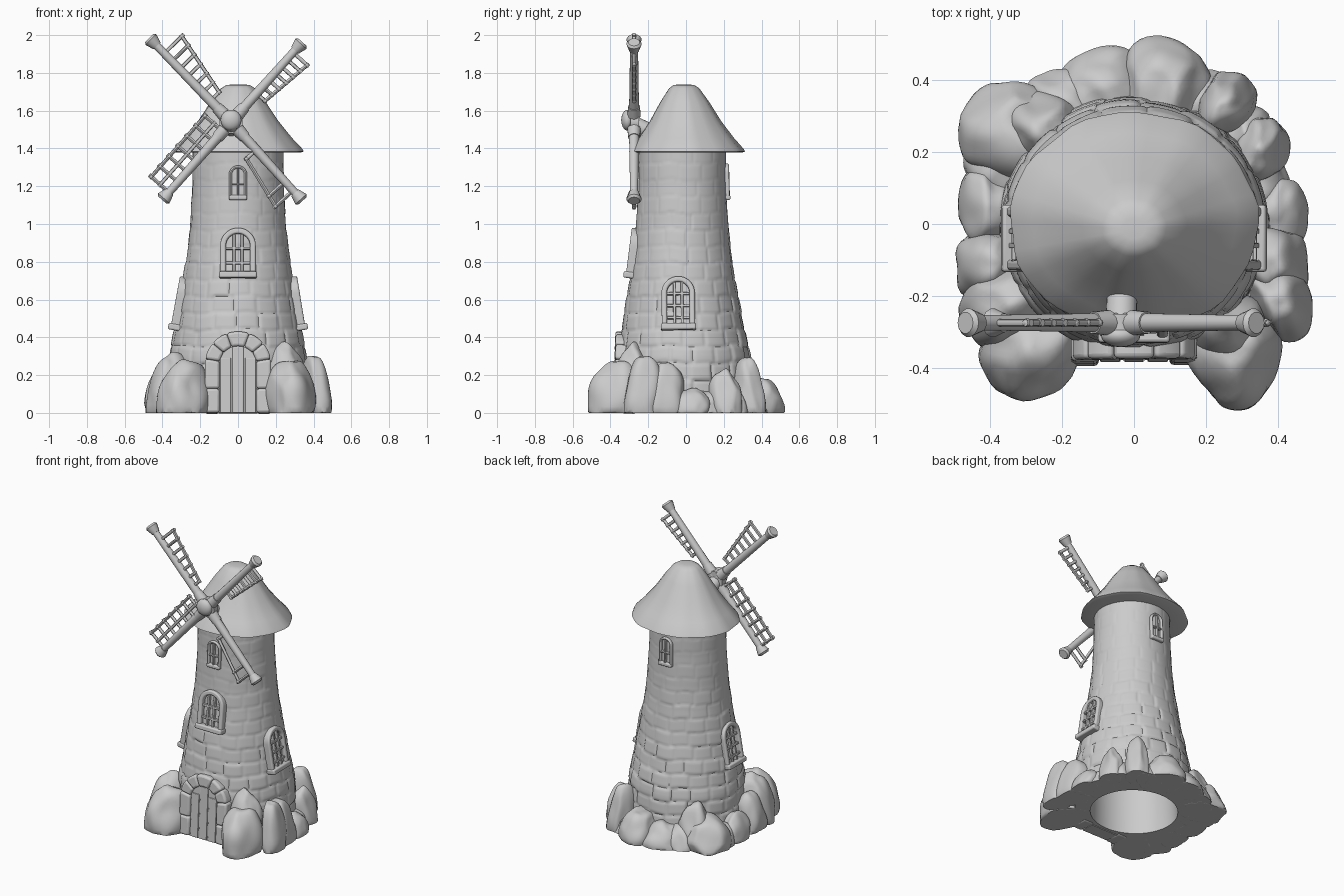
import bpy, bmesh, math, random
from mathutils import Vector, Matrix, noise

if "Cube" in bpy.data.objects:
    bpy.data.objects.remove(bpy.data.objects["Cube"])

random.seed(4)
PI = math.pi


def add(name, bm, mat=None, bevel=0):
    bmesh.ops.recalc_face_normals(bm, faces=bm.faces)
    me = bpy.data.meshes.new(name)
    bm.to_mesh(me)
    bm.free()
    ob = bpy.data.objects.new(name, me)
    bpy.context.collection.objects.link(ob)
    if mat:
        ob.matrix_world = mat
    if bevel:
        m = ob.modifiers.new("soft_edges", 'BEVEL')
        m.width, m.segments = bevel, 3
    return ob


def interp(pts, z):
    for (z0, r0), (z1, r1) in zip(pts, pts[1:]):
        if z <= z1:
            t = (z - z0) / (z1 - z0)
            return r0 + (r1 - r0) * t
    return pts[-1][1]


def rings(bm, loops):
    """Skin a list of vertex loops and cap both ends."""
    vs = [[bm.verts.new(p) for p in l] for l in loops]
    n = len(vs[0])
    for a, b in zip(vs, vs[1:]):
        for i in range(n):
            bm.faces.new((a[i], a[(i + 1) % n], b[(i + 1) % n], b[i]))
    bm.faces.new(vs[0])
    bm.faces.new(vs[-1])


def rod(bm, a, b, r1, r2=None, seg=10):
    a, b = Vector(a), Vector(b)
    d = b - a
    m = Matrix.Translation((a + b) / 2) @ d.to_track_quat('Z', 'Y').to_matrix().to_4x4()
    bmesh.ops.create_cone(bm, cap_ends=True, segments=seg, radius1=r1,
                          radius2=r1 if r2 is None else r2, depth=d.length, matrix=m)


def box(bm, c, s):
    bmesh.ops.create_cube(bm, size=1, matrix=Matrix.Translation(c) @ Matrix.Diagonal((*s, 1)))


# Tower: hollow, tapered, with soft brick courses
TOWER = [(0, .365), (.3, .348), (.45, .322), (.7, .28), (.85, .258), (1, .243), (1.2, .232), (1.4, .23)]


def wall(a, z, extra=0.0):
    r = interp(TOWER, z) + extra
    return Vector((1.04 * r * math.cos(a), -.02 * min(1, z / .6) + r * math.sin(a), z))


def brick(a, z):
    zz = z + .005 * math.sin(5 * a) + .003 * math.sin(11 * a + 1)
    row = math.floor(zz / .088)
    v = zz / .088 - row
    n = 19 - row // 2
    u = a / (2 * PI) * n + (row % 2) * .5 + .2 * math.sin(row * 2.3)
    col = math.floor(u) % n
    u -= math.floor(u)
    tone = noise.noise((col * 3.7, row * 5.1, .5))
    gv = max(0, 1 - min(v, 1 - v) * .088 / .018)
    gu = max(0, 1 - min(u, 1 - u) * .11 / .018)
    k = max(.2, min(1, 1.2 - z / 1.1))
    return k * (.009 * tone + .003 - .007 * max(gu, gv) ** 2)


bm = bmesh.new()
N = 240
angs = [2 * PI * i / N for i in range(N)]
loops = [[wall(a, z, -.1 + .03 * z) for a in angs] for z in (1.3, .9, .5, .2, 0)]
loops += [[wall(a, 1.39 * j / 140, brick(a, 1.39 * j / 140)) for a in angs] for j in range(141)]
rings(bm, loops)
add("tower", bm)

# Roof: flared cone with a blunt top
bm = bmesh.new()
prof = [(.2, 1.382), (.31, 1.378), (.326, 1.384), (.32, 1.396), (.268, 1.455), (.2, 1.545),
        (.138, 1.645), (.085, 1.718), (.06, 1.735), (.03, 1.739)]
loops = []
for r, z in prof:
    loop = []
    for i in range(48):
        a = 2 * PI * i / 48
        k = r * (1 + .01 * math.sin(7 * a + 1) + .008 * math.sin(13 * a))
        loop.append((1.06 * k * math.cos(a), -.015 + .02 * r / .32 + .94 * k * math.sin(a), z))
    loops.append(loop)
rings(bm, loops)
add("roof", bm)


# Arched openings, built in a local frame: x right, -y outward, z up
def seat_on_wall(ang, z0, z1, shift=0.0):
    p, q = wall(ang, z0), wall(ang, z1)
    right = Vector((-math.sin(ang), math.cos(ang), 0))
    up = (q - p).normalized()
    back = up.cross(right)
    p += right * shift
    m = Matrix((right, back, up)).transposed().to_4x4()
    m.translation = p
    return m


def arch_path(w, h, n=18):
    side = [(-w, h * i / 6) for i in range(6)]
    arc = [(-w * math.cos(PI * i / n), h + w * math.sin(PI * i / n)) for i in range(n + 1)]
    return side + arc + [(-x, z) for x, z in reversed(side)]


def arch_ring(bm, wi, wo, h, front, back, blocks=1):
    inn, out = arch_path(wi, h), arch_path(wo, h)
    step = (len(inn) - 1) / blocks
    for b in range(blocks):
        lo, hi = round(b * step), round((b + 1) * step)
        j = random.uniform(-.003, .003) if blocks > 1 else 0
        rings(bm, [[(inn[i][0], front + j, inn[i][1]), (out[i][0], front + j, out[i][1]),
                    (out[i][0], back, out[i][1]), (inn[i][0], back, inn[i][1])]
                   for i in range(lo, hi + 1)])


def window(name, ang, z0, w, height, cols, rows, shift=0.0, sill=True):
    m = seat_on_wall(ang, z0, z0 + height, shift)
    wi, h = w * .68, height - w
    bm = bmesh.new()
    arch_ring(bm, wi, w, h, -.022 if sill else -.016, .06)
    if sill:
        box(bm, (0, 0, .015), (w * 2.12, .07, .034))
    else:
        box(bm, (0, .01, .01), (w * 2, .06, .025))
    add(name + "_frame", bm, m, .009)
    bm = bmesh.new()
    t = .007 if w > .06 else .005
    for i in range(1, cols):
        x = -wi + 2 * wi * i / cols
        top = h + math.sqrt(wi * wi - x * x)
        box(bm, (x, -.005, top / 2), (2 * t, .024, top))
    for i in range(1, rows):
        z = (h + wi) * i / rows
        half = wi if z < h else math.sqrt(wi * wi - (z - h) ** 2)
        box(bm, (0, -.005, z), (2 * half, .022, 2 * t))
    add(name + "_bars", bm, m, .003)


window("front_window", -PI / 2, .715, .094, .265, 3, 3)
window("right_window", 0, .44, .088, .285, 3, 4, -.025)
window("left_window", PI, .44, .088, .285, 3, 4, .025)
window("upper_front_window", -PI / 2, 1.13, .048, .18, 2, 2, sill=False)
window("upper_back_window", PI / 2, 1.13, .048, .19, 2, 2, sill=False)

# Door with a stone arch
m = seat_on_wall(-PI / 2, 0, .42)
bm = bmesh.new()
arch_ring(bm, .098, .176, .255, -.03, .1, 9)
add("door_arch", bm, m, .014)
bm = bmesh.new()
p = arch_path(.1, .255)
rings(bm, [[(x, y, z) for x, z in p] for y in (-.014, .08)])
add("door_panel", bm, m)
bm = bmesh.new()
for x in (-.066, 0, .066):
    top = .255 + math.sqrt(.098 ** 2 - (abs(x) + .025) ** 2)
    box(bm, (x, -.012, top / 2), (.058, .014, top))
add("door_planks", bm, m, .004)

# Sails: hub, then four arms with lattices on the clockwise side
Y = -.275
HUB = Vector((-.037, Y, 1.54))
bm = bmesh.new()
rod(bm, HUB + Vector((0, -.03, 0)), (-.03, -.1, 1.45), .045, .04, 20)
rod(bm, HUB + Vector((0, -.02, 0)), HUB + Vector((0, .025, 0)), .062, seg=20)
bmesh.ops.create_uvsphere(bm, u_segments=20, v_segments=12, radius=.055, matrix=Matrix.Translation(
    HUB + Vector((0, -.035, .01))) @ Matrix.Diagonal((1, .6, 1, 1)))
add("sail_hub", bm)


def sail(name, tip, s0, w0, s1, w1, rungs, rail_at=(1,)):
    """Lattice runs from s0 to s1 (distance in from the tip), w0 and w1 wide."""
    tip = Vector((tip[0], Y, tip[1]))
    d = (HUB - tip).normalized()
    side = Vector((-d.z, 0, d.x))      # clockwise side, seen from the front
    bm = bmesh.new()
    rod(bm, HUB, tip, .028, .021, 14)
    rod(bm, HUB - d * .05, HUB - d * .11, .036, .031, 14)
    rod(bm, tip + d * .035, tip - d * .012, .026, .04, 14)
    rod(bm, tip - d * .012, tip - d * .024, .04, .03, 14)

    def at(t, f):
        return tip + d * (s0 + (s1 - s0) * t) + side * (w0 + (w1 - w0) * t) * f
    for f in rail_at:
        rod(bm, at(-.03, f), at(1.03, f), .01, seg=8)
    for t in rungs:
        rod(bm, at(t, 0), at(t, 1.12), .01, seg=8)
        bmesh.ops.create_icosphere(bm, subdivisions=1, radius=.014, matrix=Matrix.Translation(at(t, 1)))
    add(name, bm)


even = [i / 6 for i in range(7)]
sail("upper_left_sail", (-.453, 1.968), .09, .13, .44, .065, even)
sail("upper_right_sail", (.325, 1.945), .05, .1, .34, .06, even)
sail("lower_left_sail", (-.385, 1.145), .03, .125, .46, .125, even, (1, .5))
sail("lower_right_sail", (.325, 1.14), .05, .125, .34, .07, [0, .22, 1])

# Boulders round the foot: x, y, half width, half depth, height, turn
ROCKS = [
    (-.30, -.37, .12, .115, .27, .3), (-.38, -.24, .10, .11, .30, 0), (-.43, -.12, .07, .09, .24, 0),
    (-.435, .05, .058, .105, .16, 0), (-.35, .28, .14, .11, .20, .4), (-.27, .28, .10, .09, .27, 0),
    (-.09, .40, .11, .085, .14, .2), (.09, .41, .115, .11, .19, -.2), (.27, .355, .07, .07, .28, 0),
    (.375, .22, .055, .08, .22, 0), (.43, .03, .057, .09, .13, 0), (.415, -.12, .07, .10, .27, 0),
    (.435, -.235, .065, .09, .30, 0), (.29, -.38, .11, .14, .28, -.25), (.28, -.30, .10, .09, .36, 0),
    (.36, .12, .07, .09, .12, 0), (.18, .36, .09, .07, .12, 0), (-.40, .17, .08, .09, .13, 0),
    (-.2, .36, .09, .07, .13, 0), (.33, .28, .05, .05, .12, 0),
]
for k, (x, y, rx, ry, h, turn) in enumerate(ROCKS):
    bm = bmesh.new()
    bmesh.ops.create_icosphere(bm, subdivisions=4, radius=1)
    cuts = [(Vector((random.gauss(0, 1), random.gauss(0, 1), random.gauss(.3, .7))).normalized(),
             random.uniform(.84, .95)) for _ in range(6)]
    rot = Matrix.Rotation(turn, 3, 'Z')
    c = Vector((x, y, 0))
    out = c.normalized()
    for v in bm.verts:
        p = v.co.copy()
        p /= sum(abs(q) ** 2.4 for q in p) ** (1 / 2.4)
        for nrm, lim in cuts:
            over = p.dot(nrm) - lim
            if over > 0:
                p -= nrm * over * .7
        p *= 1.04 + .14 * noise.noise(p * 1.4 + Vector((k * 7, 0, 0)))
        p = rot @ Vector((p.x * rx, p.y * ry, p.z * h * .68 + h * .32))
        p.z = max(p.z, 0)
        f = p.z / h
        taper = 1.04 - .22 * f * f     # narrower towards the top
        p.x, p.y = p.x * taper, p.y * taper
        s = p.dot(out)
        if s < 0:                      # inner side reaches into the wall
            p += out * s * .6
        p += c - out * .035 * f        # lean against the tower
        r = math.hypot(p.x, p.y)
        if r < .29:                    # keep the hollow clear
            p.x, p.y = p.x * .29 / r, p.y * .29 / r
        v.co = p
    add(f"boulder_{k + 1}", bm)

# Smooth shading with crisp edges kept
bpy.ops.object.select_all(action='SELECT')
bpy.context.view_layer.objects.active = bpy.data.objects["tower"]
bpy.ops.object.shade_smooth_by_angle(angle=math.radians(45))
